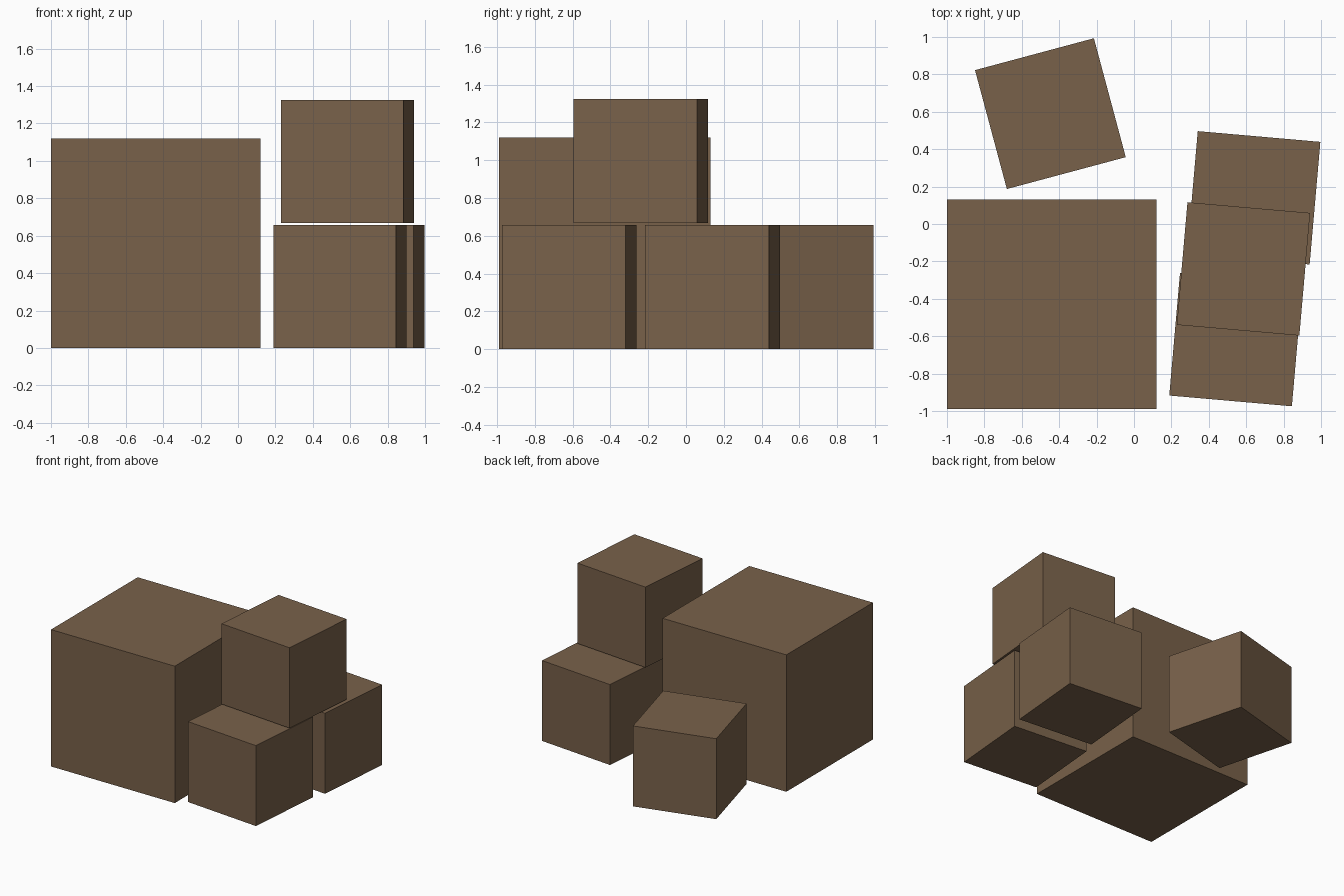
import bpy
import math

if "Cube" in bpy.data.objects:
    bpy.data.objects.remove(bpy.data.objects["Cube"])

brown = bpy.data.materials.new("cardboard brown")
brown.diffuse_color = (0.19, 0.12, 0.068, 1.0)
brown.use_nodes = True
brown.node_tree.nodes["Principled BSDF"].inputs["Base Color"].default_value = brown.diffuse_color


def crate(name, x, y, z, size, turn=0.0):
    """Cube standing on height z, turned about the vertical axis."""
    bpy.ops.mesh.primitive_cube_add(
        size=1, location=(x, y, z + size / 2),
        rotation=(0, 0, math.radians(turn)))
    ob = bpy.context.object
    ob.name = name
    ob.scale = (size, size, size)
    bpy.ops.object.transform_apply(location=False, rotation=False, scale=True)
    ob.data.materials.append(brown)


SMALL = 0.658

# Large crate and the loose small one behind it
crate("large_crate", -0.44, -0.429, 0, 1.12)
crate("loose_crate", -0.447, 0.59, 0, SMALL, 15)

# Row of two small crates with a third stacked across them
crate("front_crate", 0.545, -0.618, 0, SMALL, -5)
crate("back_crate", 0.64, 0.14, 0, SMALL, -5)
crate("stacked_crate", 0.585, -0.24, 0.667, SMALL, -5)
